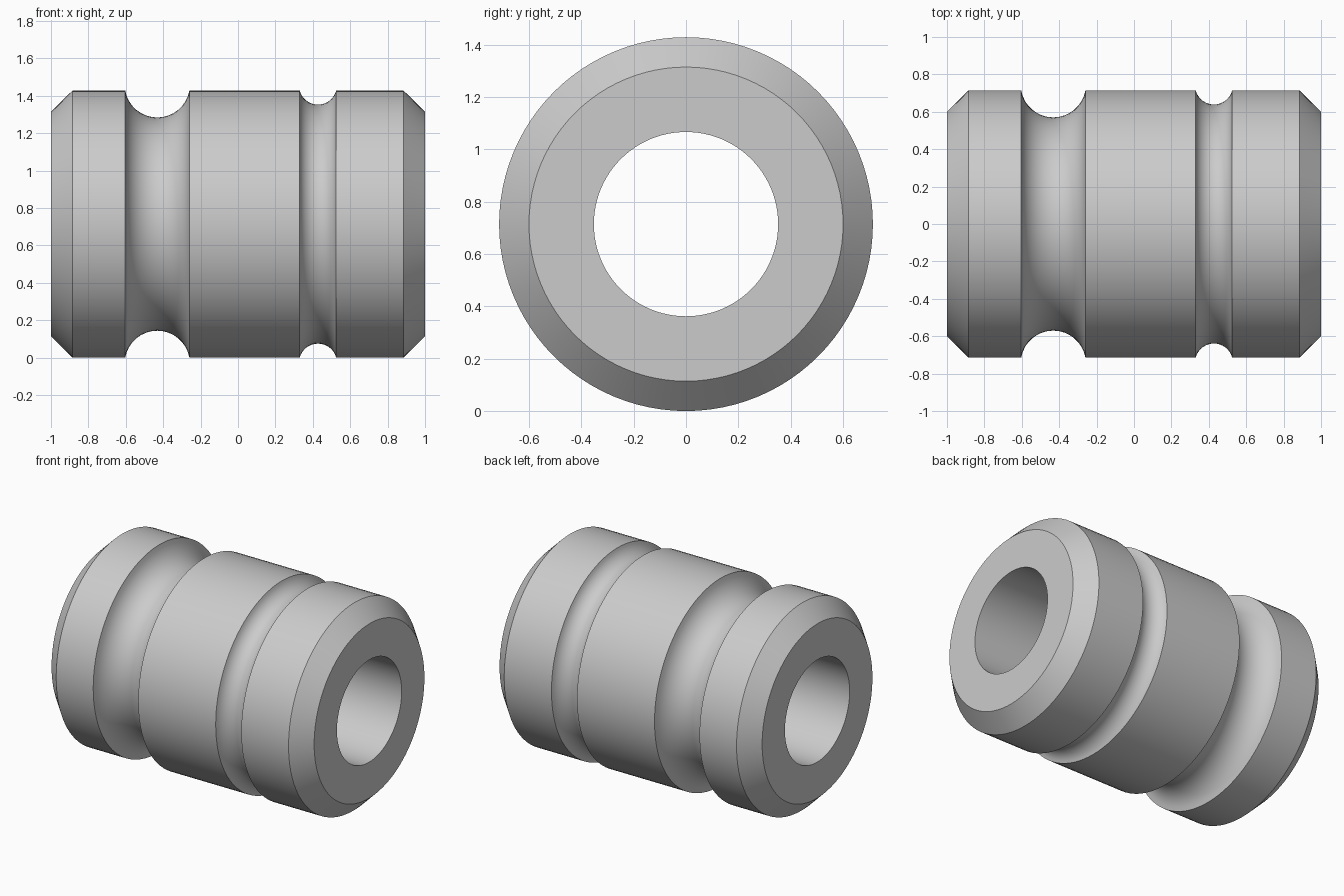
import bpy, bmesh, math

if "Cube" in bpy.data.objects:
    bpy.data.objects.remove(bpy.data.objects["Cube"])

SEGMENTS = 96
R = 0.714          # outer radius, also the height of the axis
BORE = 0.352       # radius of the through hole

grey = bpy.data.materials.new("grey metal")
grey.diffuse_color = (0.6, 0.6, 0.6, 1)
grey.use_nodes = True
grey.node_tree.nodes["Principled BSDF"].inputs["Base Color"].default_value = grey.diffuse_color


def groove(x0, x1, depth, steps=16):
    """Circular-arc groove cut into the outer radius, as (x, radius) points."""
    half = (x1 - x0) / 2
    mid = (x0 + x1) / 2
    rad = (half ** 2 + depth ** 2) / (2 * depth)
    centre = R - depth + rad
    span = math.asin(half / rad)
    return [(mid + rad * math.sin(a), centre - rad * math.cos(a))
            for a in (span * (2 * i / steps - 1) for i in range(steps + 1))]


# Closed section: chamfered ends, wide groove, narrow groove, straight bore
profile = [(-1, BORE), (-1, 0.6), (-0.885, R)]
profile += groove(-0.603, -0.26, 0.144)
profile += groove(0.33, 0.525, 0.075)
profile += [(0.885, R), (1, 0.6), (1, BORE)]

# Revolve the section around the x axis
bm = bmesh.new()
rings = []
for k in range(SEGMENTS):
    a = 2 * math.pi * k / SEGMENTS
    rings.append([bm.verts.new((x, r * math.cos(a), R + r * math.sin(a)))
                  for x, r in profile])
n = len(profile)
for k in range(SEGMENTS):
    p, q = rings[k], rings[(k + 1) % SEGMENTS]
    for i in range(n):
        j = (i + 1) % n
        bm.faces.new((p[i], p[j], q[j], q[i]))
bmesh.ops.recalc_face_normals(bm, faces=bm.faces)

mesh = bpy.data.meshes.new("grooved_bushing")
bm.to_mesh(mesh)
bm.free()
mesh.materials.append(grey)
bushing = bpy.data.objects.new("grooved_bushing", mesh)
bpy.context.collection.objects.link(bushing)

# Smooth round surfaces, crisp rims
bpy.context.view_layer.objects.active = bushing
bushing.select_set(True)
bpy.ops.object.shade_smooth_by_angle(angle=math.radians(30))
